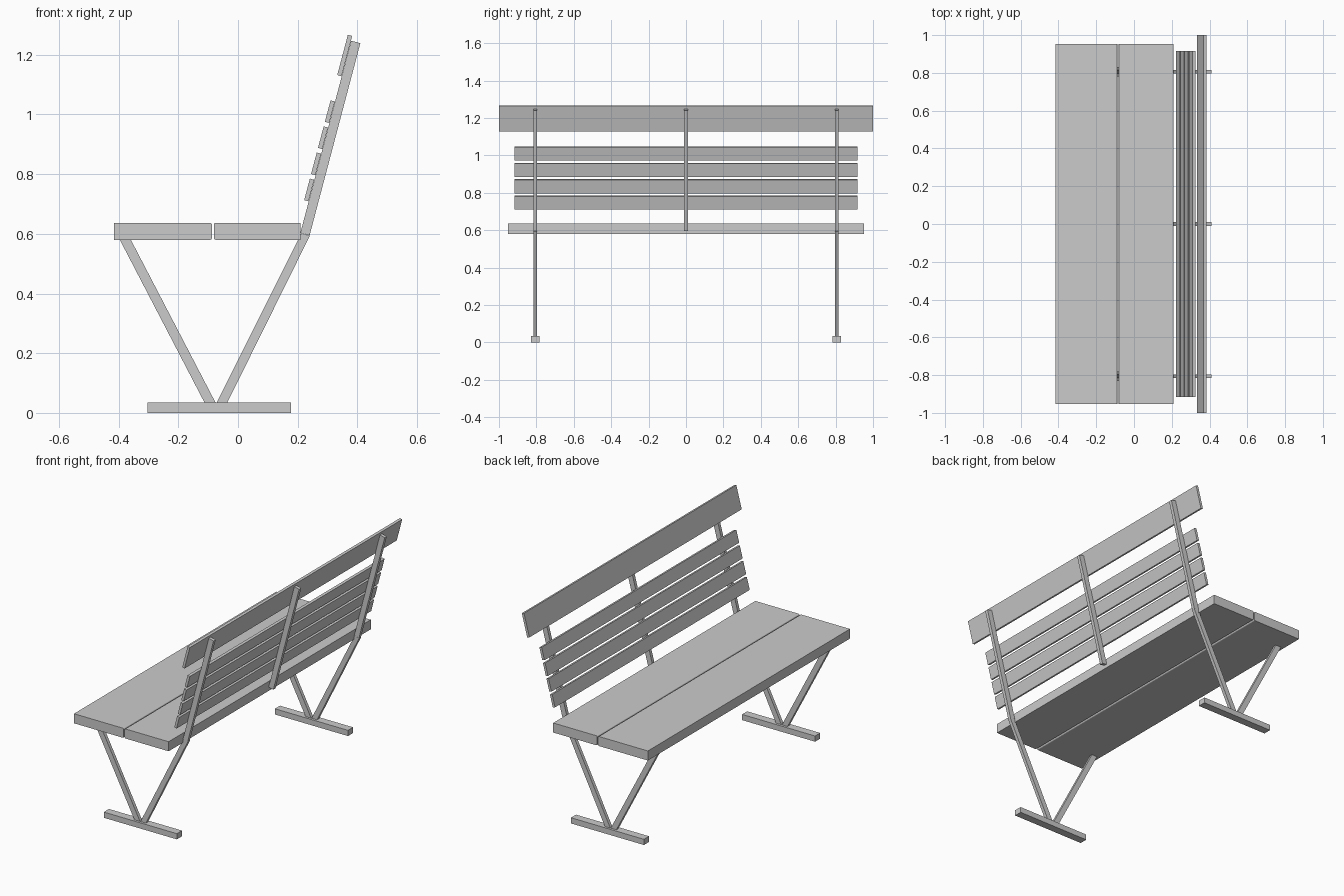
import bpy
import bmesh
import math

if "Cube" in bpy.data.objects:
    bpy.data.objects.remove(bpy.data.objects["Cube"])

LEG_Y = 0.806


def prism(name, profile, y0, y1):
    """Extrude an (x, z) profile along y."""
    bm = bmesh.new()
    face = bm.faces.new([bm.verts.new((x, y0, z)) for x, z in profile])
    new = bmesh.ops.extrude_face_region(bm, geom=[face])["geom"]
    verts = [v for v in new if isinstance(v, bmesh.types.BMVert)]
    bmesh.ops.translate(bm, verts=verts, vec=(0, y1 - y0, 0))
    bmesh.ops.recalc_face_normals(bm, faces=bm.faces)
    mesh = bpy.data.meshes.new(name)
    bm.to_mesh(mesh)
    bm.free()
    obj = bpy.data.objects.new(name, mesh)
    bpy.context.collection.objects.link(obj)
    return obj


def plank_profile(outer, inner, z0, z1, bulge):
    """Square outer edge, rounded inner edge facing the gap."""
    pts = [(outer, z0), (outer, z1)]
    r = abs(bulge)
    s = 1 if bulge > 0 else -1
    for i in range(5):
        a = math.pi / 2 * (1 - i / 4)
        pts.append((inner + s * r * math.cos(a), z1 - r + r * math.sin(a)))
    for i in range(5):
        a = -math.pi / 2 * i / 4
        pts.append((inner + s * r * math.cos(a), z0 + r + r * math.sin(a)))
    return pts


# seat planks
prism("seat_plank_front", plank_profile(-0.415, -0.094, 0.58, 0.637, 0.007), -0.952, 0.952)
prism("seat_plank_rear", plank_profile(0.209, -0.074, 0.58, 0.637, -0.007), -0.952, 0.952)

# leaning back posts
for label, y in (("left", -LEG_Y), ("middle", 0), ("right", LEG_Y)):
    prism("back_post_" + label,
          [(0.209, 0.603), (0.240, 0.595), (0.410, 1.239), (0.379, 1.247)],
          y - 0.01, y + 0.01)

# V-shaped legs and feet
for label, y in (("left", -LEG_Y), ("right", LEG_Y)):
    prism("front_leg_" + label,
          [(-0.112, 0.034), (-0.075, 0.034), (-0.359, 0.58), (-0.396, 0.58)],
          y - 0.01, y + 0.01)
    prism("rear_leg_" + label,
          [(-0.072, 0.034), (-0.036, 0.034), (0.241, 0.594), (0.212, 0.602)],
          y - 0.01, y + 0.01)
    prism("foot_" + label,
          [(-0.304, 0), (0.178, 0), (0.178, 0.034), (-0.304, 0.034)],
          y - 0.024, y + 0.024)


def back_board(name, z0, z1, half):
    """Thin board lying on the front of the posts."""
    t = math.tan(math.radians(14.8))
    dx, dz = 0.0145, -0.0038
    front = lambda z: 0.221 + (z - 0.71) * t
    prism(name, [(front(z0), z0), (front(z1), z1),
                 (front(z1) + dx, z1 + dz), (front(z0) + dx, z0 + dz)], -half, half)


# backrest slats and wide top rail
for i in range(4):
    z = 0.713 + 0.0875 * i
    back_board("back_slat_%d" % (i + 1), z, z + 0.072, 0.917)
back_board("top_rail", 1.132, 1.267, 1.0)
